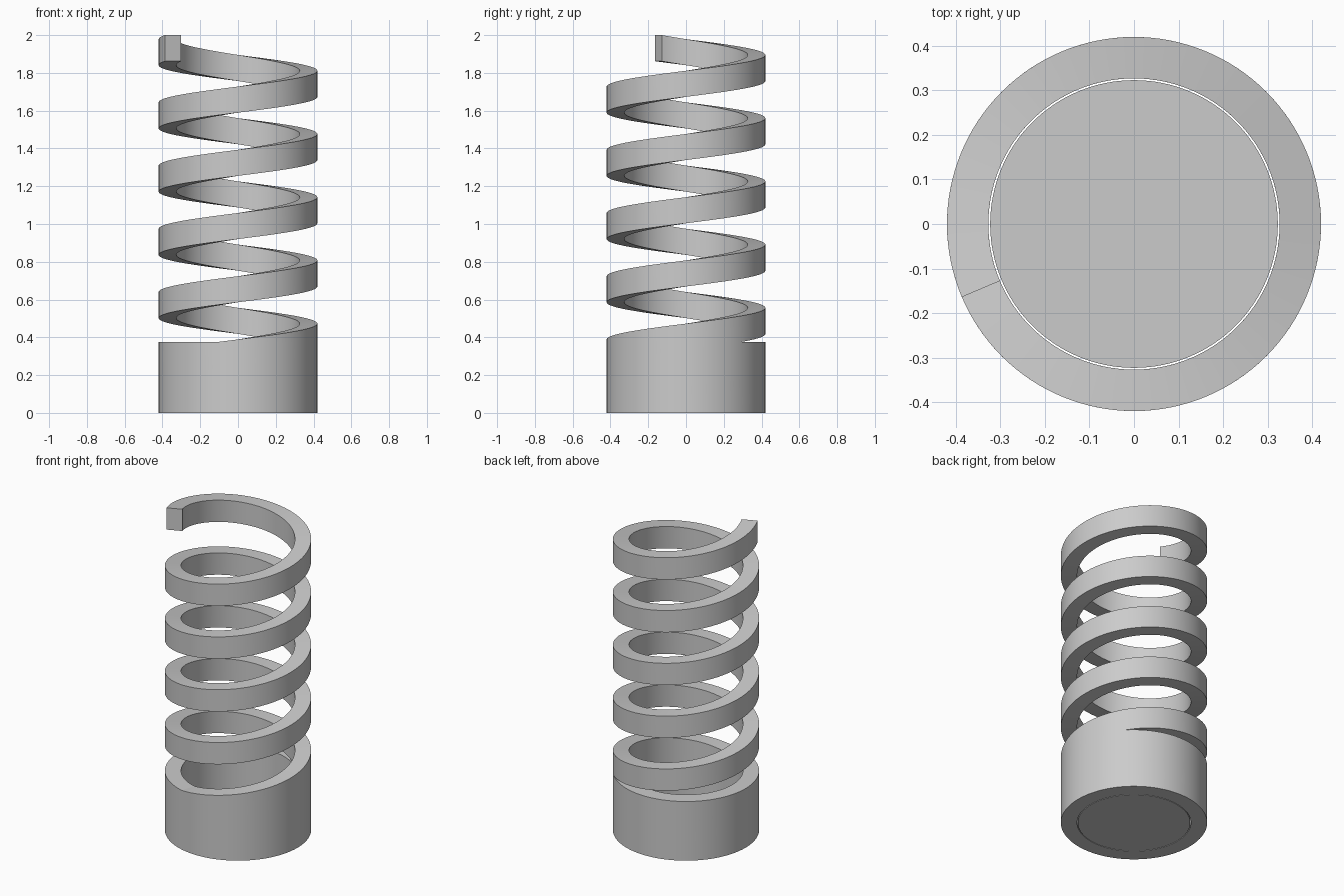
import bpy
import bmesh
from math import cos, sin, tau, radians

OUTER, INNER = 0.42, 0.327
STEPS = 128                      # segments per turn
WIRE_HEIGHT = 0.138
TOTAL_ANGLE = radians(5 * 360 + 203)
RISE = (2 - WIRE_HEIGHT) / TOTAL_ANGLE

cube = bpy.data.objects.get("Cube")
if cube:
    bpy.data.objects.remove(cube, do_unlink=True)

steel = bpy.data.materials.new("grey_steel")
steel.use_nodes = True
colour = (0.6, 0.6, 0.6, 1)
steel.diffuse_color = colour
steel.node_tree.nodes["Principled BSDF"].inputs["Base Color"].default_value = colour


def finish(name, bm):
    bmesh.ops.recalc_face_normals(bm, faces=bm.faces)
    mesh = bpy.data.meshes.new(name)
    bm.to_mesh(mesh)
    bm.free()
    mesh.materials.append(steel)
    obj = bpy.data.objects.new(name, mesh)
    bpy.context.collection.objects.link(obj)
    bpy.ops.object.select_all(action="DESELECT")
    obj.select_set(True)
    bpy.context.view_layer.objects.active = obj
    bpy.ops.object.shade_smooth_by_angle(angle=radians(30))


def sweep(name, height, angle, rise, closed):
    """Carry a rectangular section round the z axis, climbing by rise per radian."""
    bm = bmesh.new()
    section = [(INNER, 0), (OUTER, 0), (OUTER, height), (INNER, height)]
    count = round(angle / tau * STEPS)
    rings = []
    for i in range(count if closed else count + 1):
        a = angle * i / count
        rings.append([bm.verts.new((r * cos(a), r * sin(a), z + rise * a))
                      for r, z in section])
    pairs = list(zip(rings, rings[1:]))
    if closed:
        pairs.append((rings[-1], rings[0]))
    else:
        bm.faces.new(rings[0])
        bm.faces.new(rings[-1])
    for p, q in pairs:
        for k in range(4):
            n = (k + 1) % 4
            bm.faces.new((p[k], p[n], q[n], q[k]))
    finish(name, bm)


# Spring wire, climbing from the floor
sweep("spring_coil", WIRE_HEIGHT, TOTAL_ANGLE, RISE, False)

# Tubular collar round the lowest turn
sweep("base_collar", 0.375, tau, 0, True)

# Loose floor disc inside the collar
disc = bmesh.new()
bmesh.ops.create_cone(disc, cap_ends=True, segments=STEPS, radius1=0.323,
                      radius2=0.323, depth=0.02)
bmesh.ops.translate(disc, verts=disc.verts, vec=(0, 0, 0.01))
finish("base_floor", disc)
